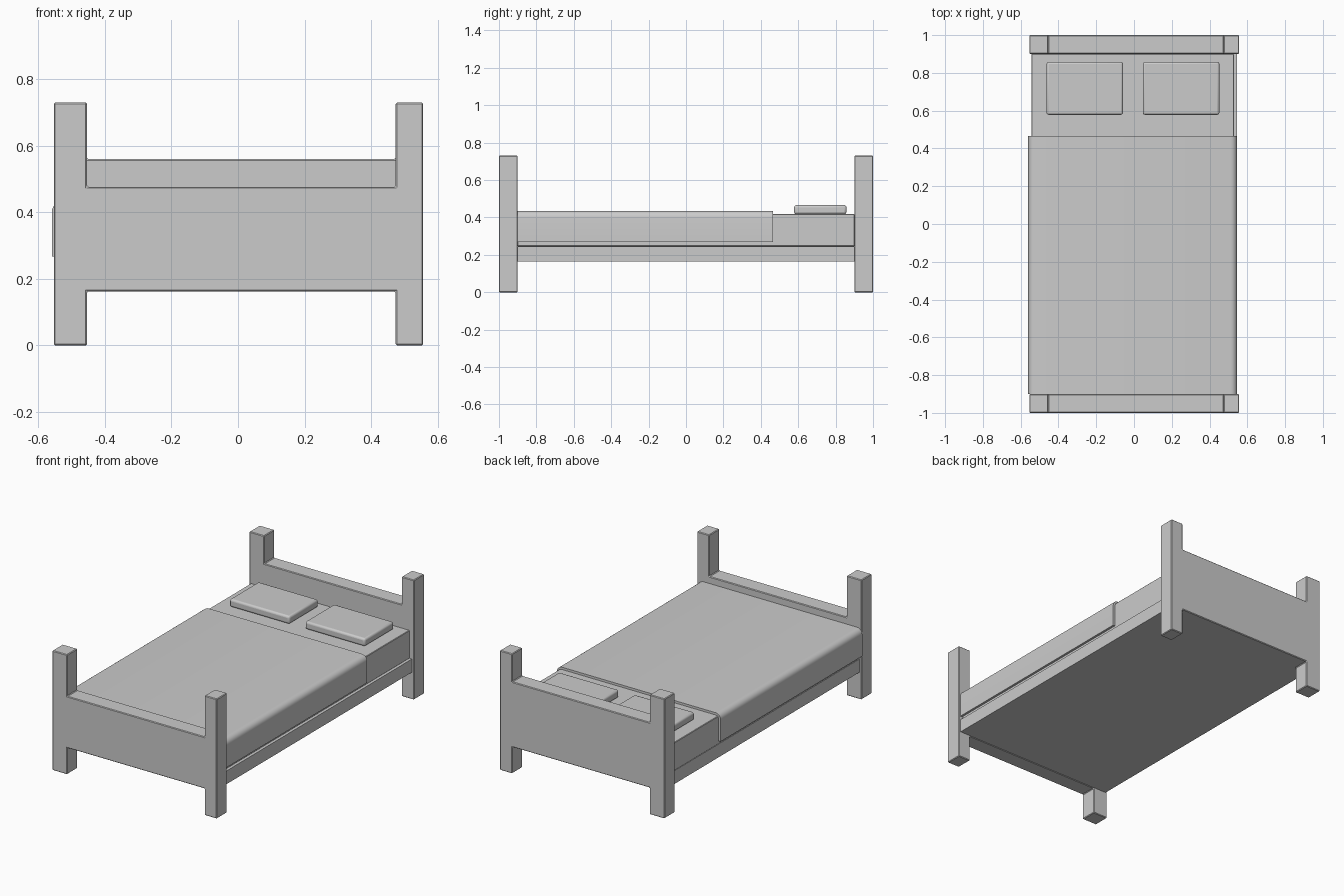
import bpy, bmesh, math

if "Cube" in bpy.data.objects:
    bpy.data.objects.remove(bpy.data.objects["Cube"])


def extrude_profile(name, pts, y0, y1, bevel=0.0, segments=1):
    """Extrude a closed x-z outline along y, optionally bevelling every edge."""
    bm = bmesh.new()
    face = bm.faces.new([bm.verts.new((x, y0, z)) for x, z in pts])
    ext = bmesh.ops.extrude_face_region(bm, geom=[face])
    for v in ext["geom"]:
        if isinstance(v, bmesh.types.BMVert):
            v.co.y = y1
    bmesh.ops.recalc_face_normals(bm, faces=bm.faces)
    mesh = bpy.data.meshes.new(name)
    bm.to_mesh(mesh)
    bm.free()
    ob = bpy.data.objects.new(name, mesh)
    bpy.context.collection.objects.link(ob)
    if bevel:
        mod = ob.modifiers.new("edge_bevel", "BEVEL")
        mod.width = bevel
        mod.segments = segments
    return ob


def box(name, x0, x1, y0, y1, z0, z1, bevel=0.0, segments=1):
    return extrude_profile(name, [(x0, z0), (x1, z0), (x1, z1), (x0, z1)],
                           y0, y1, bevel, segments)


def smooth(ob, angle=35):
    bpy.ops.object.select_all(action="DESELECT")
    bpy.context.view_layer.objects.active = ob
    ob.select_set(True)
    bpy.ops.object.shade_smooth_by_angle(angle=math.radians(angle))


def arc(cx, cz, r, a0, a1, n=6):
    angles = [math.radians(a0 + (a1 - a0) * i / n) for i in range(n + 1)]
    return [(cx + r * math.cos(a), cz + r * math.sin(a)) for a in angles]


# Head and foot boards: posts and panel in one H-shaped slab
def end_board(name, y0, y1, panel_top):
    xl, il, ir, xr, low, top = -0.554, -0.454, 0.474, 0.557, 0.162, 0.73
    outline = [(xl, 0), (il, 0), (il, low), (ir, low), (ir, 0), (xr, 0),
               (xr, top), (ir, top), (ir, panel_top), (il, panel_top),
               (il, top), (xl, top)]
    return extrude_profile(name, outline, y0, y1, 0.004)


end_board("headboard", 0.9, 1.0, 0.56)
end_board("footboard", -1.0, -0.9, 0.477)

# Base and mattress
box("bed_base", -0.542, 0.544, -0.902, 0.902, 0.165, 0.246)
box("mattress", -0.542, 0.529, -0.9, 0.9, 0.246, 0.418, 0.003)

# Blanket: thin shell draped over the mattress with rounded shoulders
L, R, TOP, HEM, RAD, T = -0.56, 0.546, 0.435, 0.268, 0.035, 0.014
outer = ([(L, HEM)] + arc(L + RAD, TOP - RAD, RAD, 180, 90)
         + arc(R - RAD, TOP - RAD, RAD, 90, 0) + [(R, HEM)])
inner = ([(R - T, HEM)] + arc(R - RAD, TOP - RAD, RAD - T, 0, 90)
         + arc(L + RAD, TOP - RAD, RAD - T, 90, 180) + [(L + T, HEM)])
smooth(extrude_profile("blanket", outer + inner, -0.9, 0.465))

# Pillows
for side, x0 in (("left", -0.463), ("right", 0.047)):
    smooth(box(side + "_pillow", x0, x0 + 0.405, 0.578, 0.858,
               0.418, 0.466, 0.012, 3))
